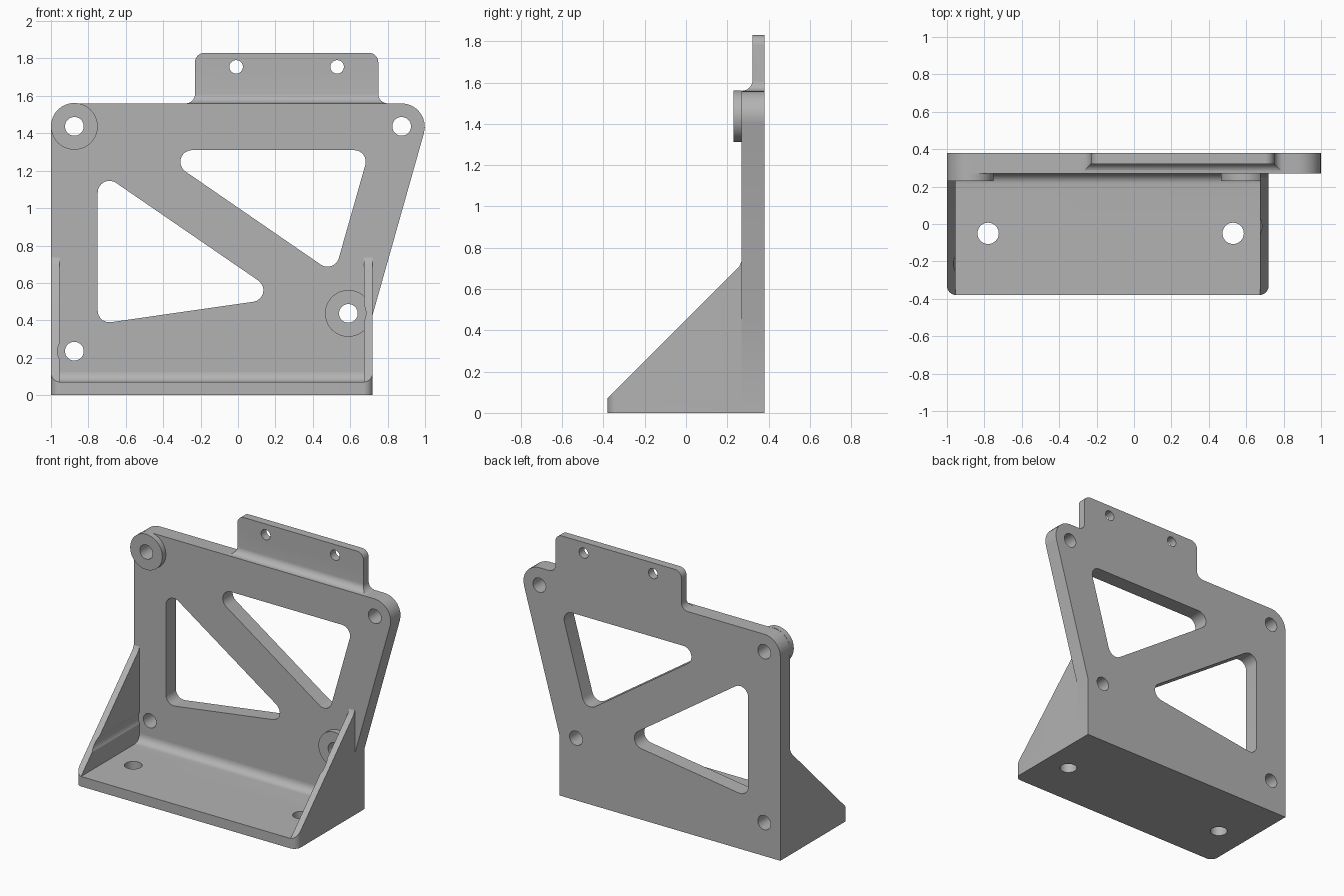
import bpy
import bmesh
from math import sin, tan, cos, pi
from mathutils import Vector

if "Cube" in bpy.data.objects:
    bpy.data.objects.remove(bpy.data.objects["Cube"])

grey = bpy.data.materials.new("matte grey")
grey.use_nodes = True
grey.diffuse_color = (0.45, 0.45, 0.45, 1)
grey.node_tree.nodes["Principled BSDF"].inputs["Base Color"].default_value = (0.45, 0.45, 0.45, 1)


def rounded(corners, steps=8):
    """Outline from (u, v[, radius]) corners, each with an optional fillet."""
    pts, n = [], len(corners)
    for i, (u, v, *rad) in enumerate(corners):
        p = Vector((u, v))
        if not rad:
            pts.append(p)
            continue
        r = rad[0]
        a = (Vector(corners[i - 1][:2]) - p).normalized()
        b = (Vector(corners[(i + 1) % n][:2]) - p).normalized()
        h = a.angle(b) / 2
        c = p + (a + b).normalized() * r / sin(h)
        s, e = p + a * r / tan(h) - c, p + b * r / tan(h) - c
        full = s.angle(e)
        for k in range(steps + 1):
            t = k / steps
            pts.append(c + (s * sin((1 - t) * full) + e * sin(t * full)) / sin(full))
    return [p for i, p in enumerate(pts) if (p - pts[i - 1]).length > 1e-4]


def circle(u, v, r, n=40):
    return [Vector((u + r * cos(2 * pi * k / n), v + r * sin(2 * pi * k / n))) for k in range(n)]


def prism(name, loops, axis, lo, hi):
    """Extrude an outline with holes along an axis between lo and hi."""
    place = {"x": lambda u, v, w: (w, u, v),
             "y": lambda u, v, w: (u, w, v),
             "z": lambda u, v, w: (u, v, w)}[axis]
    bm = bmesh.new()
    for loop in loops:
        vs = [bm.verts.new((p.x, p.y, lo)) for p in loop]
        for i, v in enumerate(vs):
            bm.edges.new((vs[i - 1], v))
    bmesh.ops.triangle_fill(bm, use_beauty=True, edges=bm.edges[:], normal=(0, 0, 1))
    out = bmesh.ops.extrude_face_region(bm, geom=bm.faces[:], use_keep_orig=True)
    for v in out["geom"]:
        if isinstance(v, bmesh.types.BMVert):
            v.co.z = hi
    for v in bm.verts:
        v.co = place(*v.co)
    bmesh.ops.recalc_face_normals(bm, faces=bm.faces[:])
    mesh = bpy.data.meshes.new(name)
    bm.to_mesh(mesh)
    bm.free()
    mesh.materials.append(grey)
    ob = bpy.data.objects.new(name, mesh)
    bpy.context.collection.objects.link(ob)
    return ob


def select(ob):
    bpy.ops.object.select_all(action="DESELECT")
    ob.select_set(True)
    bpy.context.view_layer.objects.active = ob


def carve(ob, cutter, operation):
    mod = ob.modifiers.new("carve", "BOOLEAN")
    mod.object, mod.operation, mod.solver = cutter, operation, "EXACT"
    select(ob)
    bpy.ops.object.modifier_apply(modifier="carve")
    bpy.data.objects.remove(cutter)


LEFT, RIGHT, FRONT, FACE, BACK = -1.0, 0.72, -0.38, 0.27, 0.38
FLOOR, TOP, WALL = 0.07, 1.56, 0.045
upper_bolt, lower_bolt, corner_bolt = (-0.875, 1.437), (0.59, 0.437), (-0.875, 0.235)
parts = []

# Back plate with two triangular windows and four bolt holes
outline = rounded([(LEFT, 0), (RIGHT, 0), (RIGHT, 0.43), (1.039, TOP, 0.125), (LEFT, TOP, 0.125)])
window_low = rounded([(-0.75, 0.38, 0.0625), (0.241, 0.522, 0.0625), (-0.75, 1.202, 0.0625)])
window_high = rounded([(-0.447, 1.31, 0.0625), (0.703, 1.31, 0.0625), (0.515, 0.648, 0.0625)])
holes = [circle(*c, 0.05) for c in (upper_bolt, lower_bolt, corner_bolt, (0.875, 1.437))]
parts.append(prism("back_plate", [outline, window_low, window_high] + holes, "y", FACE, BACK))

# Raised bosses around two of the bolt holes
for name, c in (("upper_boss", upper_bolt), ("lower_boss", lower_bolt)):
    parts.append(prism(name, [circle(*c, 0.125), circle(*c, 0.05)], "y", 0.23, FACE))

# Thin top tab, flared into the plate at its sides and front
low = TOP - 0.005
tab = prism("top_tab", [
    rounded([(-0.28, low), (-0.28, TOP), (-0.23, TOP, 0.05), (-0.23, 1.83, 0.05),
             (0.75, 1.83, 0.05), (0.75, TOP, 0.05), (0.8, TOP), (0.8, low)]),
    circle(-0.01, 1.755, 0.036), circle(0.53, 1.755, 0.036)], "y", 0.2, BACK)
carve(tab, prism("tab_side", [
    rounded([(BACK + 0.1, 1.5), (FACE, 1.5), (FACE, TOP), (0.322, TOP, 0.052),
             (0.322, 1.9), (BACK + 0.1, 1.9)])], "x", -0.5, 1), "INTERSECT")
parts.append(tab)


# Base plan with rounded front corners
def plan():
    return rounded([(LEFT, FACE), (LEFT, FRONT, 0.05), (RIGHT, FRONT, 0.05), (RIGHT, FACE)])


# Base with two mounting holes and a fillet up to the plate
base = prism("base", [plan(), circle(-0.78, -0.05, 0.057), circle(0.53, -0.05, 0.057)], "z", 0, 0.3)
carve(base, prism("base_side", [
    rounded([(-0.5, -0.1), (0.4, -0.1), (0.4, 0.125), (FACE, 0.125),
             (FACE, FLOOR, 0.055), (-0.5, FLOOR)])], "x", -1.2, 1.2), "INTERSECT")
parts.append(base)

# Sloping side gussets, trimmed to the plan and grooved for bolt access
for name, x, c, r in (("right_gusset", LEFT, corner_bolt, 0.09),
                      ("left_gusset", RIGHT - WALL, lower_bolt, 0.094)):
    wall = prism(name, [
        rounded([(FRONT, FLOOR), (FACE, FLOOR), (FACE, 0.735), (0.258, 0.71), (0.245, 0.695)])],
        "x", x, x + WALL)
    carve(wall, prism("wall_plan", [plan()], "z", -0.1, 1), "INTERSECT")
    carve(wall, prism("wall_groove", [circle(*c, r)], "y", -0.5, 0.3), "DIFFERENCE")
    parts.append(wall)

for ob in parts:
    select(ob)
    bpy.ops.object.shade_smooth_by_angle(angle=0.52)
